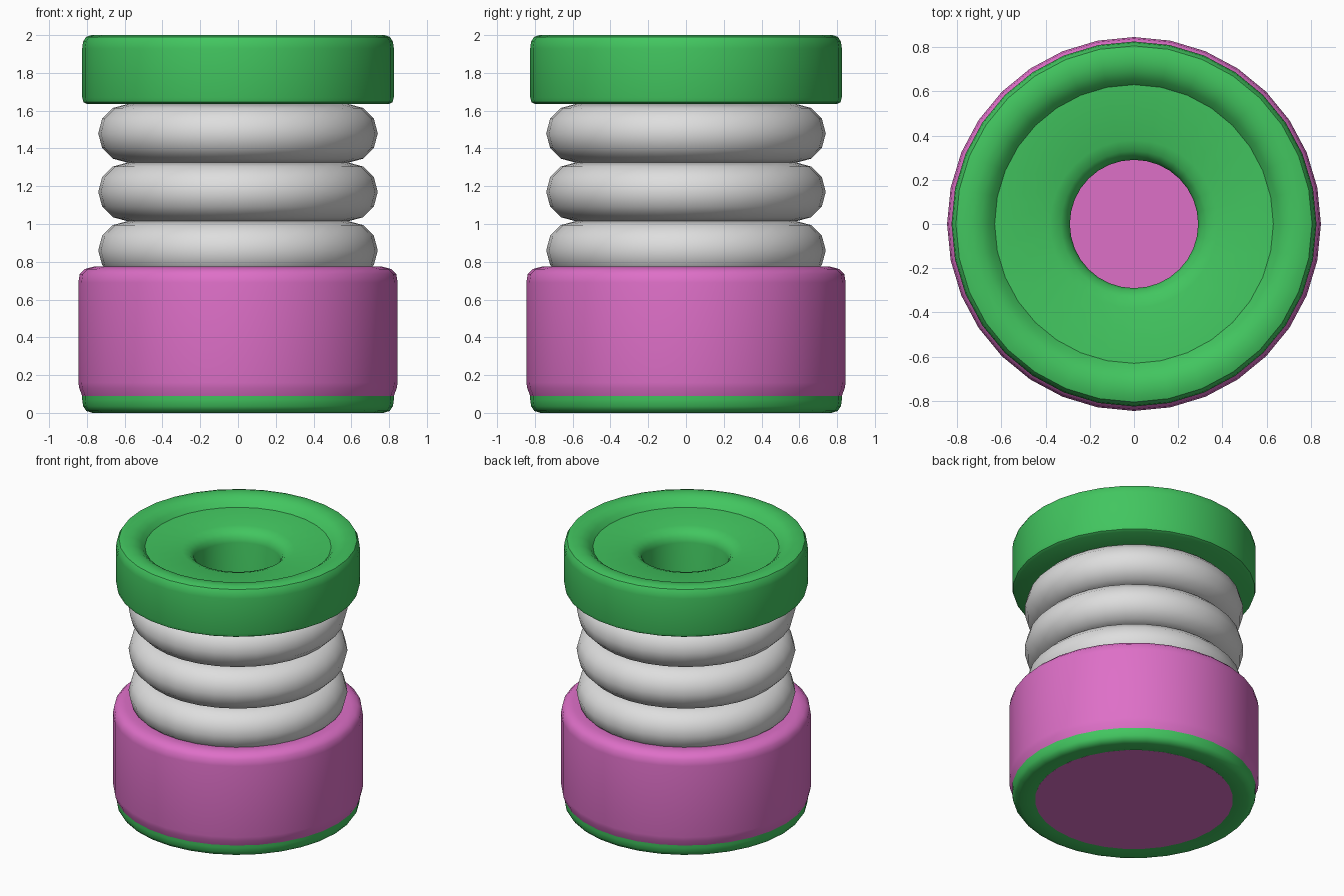
import bpy, bmesh, math

if "Cube" in bpy.data.objects:
    bpy.data.objects.remove(bpy.data.objects["Cube"])

SEG = 32


def material(name, rgb):
    m = bpy.data.materials.new(name)
    m.diffuse_color = (*rgb, 1)
    m.use_nodes = True
    m.node_tree.nodes["Principled BSDF"].inputs["Base Color"].default_value = m.diffuse_color
    return m


GREEN = material("green", (0.054, 0.56, 0.115))
PINK = material("pink", (0.73, 0.16, 0.575))
GREY = material("light grey", (0.73, 0.73, 0.73))


def lathe(name, profile, mat, closed=True):
    """Spin an (r, z) profile round the z axis."""
    bm = bmesh.new()
    rings = []
    for r, z in profile:
        if r == 0:
            rings.append([bm.verts.new((0, 0, z))] * SEG)
        else:
            rings.append([bm.verts.new((r * math.cos(2 * math.pi * i / SEG),
                                        r * math.sin(2 * math.pi * i / SEG), z))
                          for i in range(SEG)])
    count = len(rings) if closed else len(rings) - 1
    for k in range(count):
        a, b = rings[k], rings[(k + 1) % len(rings)]
        for i in range(SEG):
            j = (i + 1) % SEG
            corners = list(dict.fromkeys((a[i], a[j], b[j], b[i])))
            if len(corners) > 2:
                bm.faces.new(corners)
    bmesh.ops.recalc_face_normals(bm, faces=bm.faces)
    mesh = bpy.data.meshes.new(name)
    bm.to_mesh(mesh)
    bm.free()
    mesh.materials.append(mat)
    obj = bpy.data.objects.new(name, mesh)
    bpy.context.collection.objects.link(obj)
    bpy.ops.object.select_all(action='DESELECT')
    obj.select_set(True)
    bpy.context.view_layer.objects.active = obj
    bpy.ops.object.shade_smooth_by_angle(angle=math.radians(40))
    return obj


# Top cap with raised rounded rim, dished face and hollow inner tube
lathe("top_cap_and_tube", [
    (0.29, 0.03), (0.29, 1.83), (0.30, 1.87), (0.33, 1.90), (0.38, 1.918),
    (0.63, 1.935), (0.655, 1.965), (0.69, 1.99), (0.73, 2.0), (0.775, 2.0),
    (0.805, 1.99), (0.82, 1.965), (0.825, 1.93), (0.825, 1.67),
    (0.818, 1.645), (0.80, 1.635), (0.44, 1.635), (0.44, 0.03)], GREEN)

# Spring rings
for n, z in enumerate((1.48, 1.17, 0.86)):
    lathe(f"spring_ring_{n + 1}", [
        (0.585 + 0.155 * math.cos(math.pi * k / 6),
         z + 0.155 * math.sin(math.pi * k / 6)) for k in range(12)], GREY)

# Pink sleeve round the lower half
lathe("lower_sleeve", [
    (0.81, 0.085), (0.825, 0.09), (0.84, 0.13), (0.845, 0.16), (0.845, 0.69),
    (0.838, 0.735), (0.81, 0.762), (0.76, 0.775), (0.70, 0.765),
    (0.45, 0.75), (0.45, 0.085)], PINK)

# Green base ring
lathe("base_ring", [
    (0.66, 0.006), (0.70, 0.0), (0.77, 0.0), (0.803, 0.01), (0.82, 0.035),
    (0.825, 0.07), (0.825, 0.12), (0.66, 0.12)], GREEN)

# Pink floor plate, seen from below and down the tube
lathe("base_plate", [(0, 0.004), (0.67, 0.004), (0.67, 0.05), (0, 0.05)],
      PINK, closed=False)
